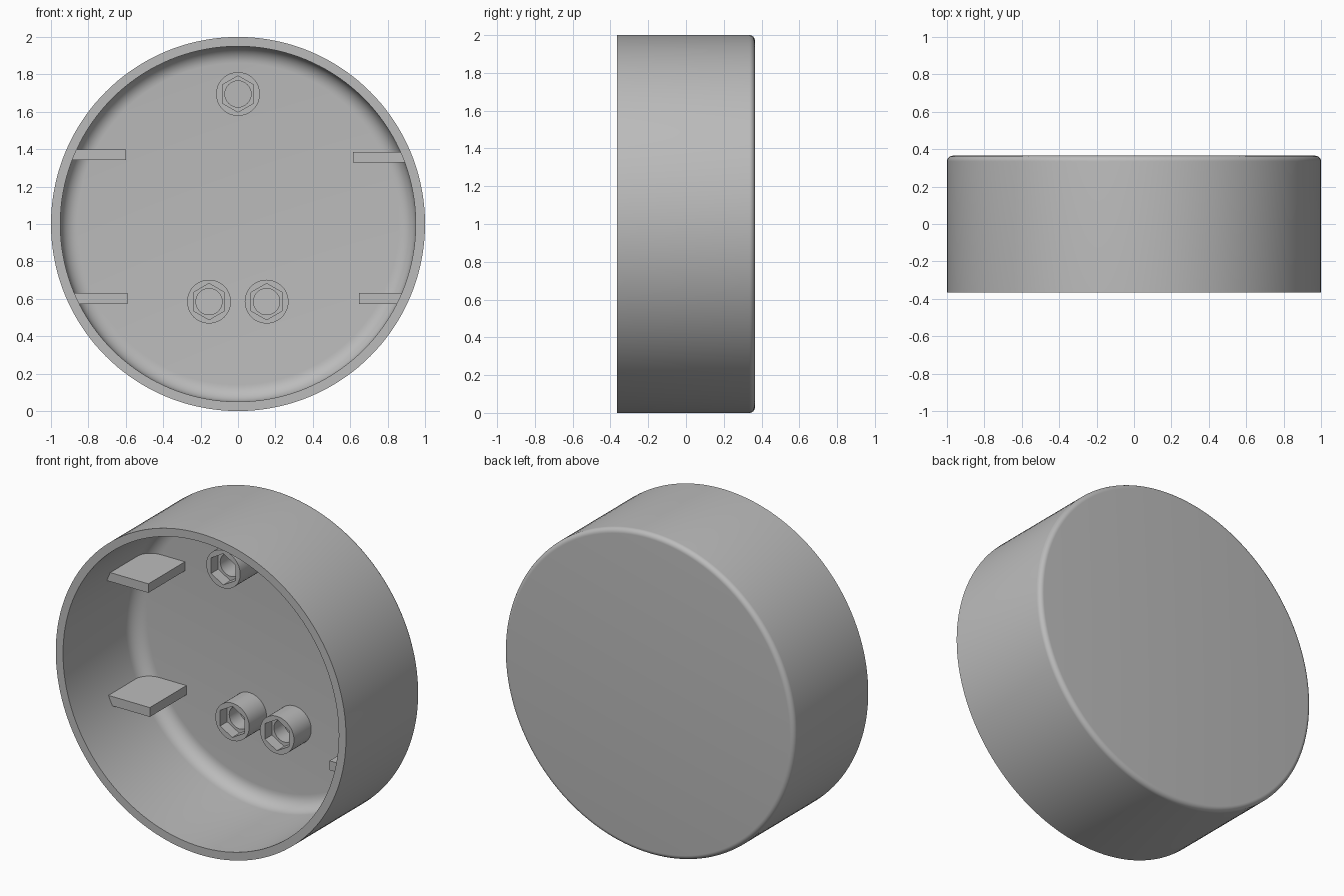
import bpy, bmesh
from math import sin, cos, pi, radians, sqrt

cube = bpy.data.objects.get("Cube")
if cube:
    bpy.data.objects.remove(cube, do_unlink=True)

grey = bpy.data.materials.new("plain_grey")
grey.use_nodes = True
colour = (0.5, 0.5, 0.5, 1)
grey.diffuse_color = colour
grey.node_tree.nodes["Principled BSDF"].inputs["Base Color"].default_value = colour

FRONT, BACK, FLOOR = -0.365, 0.365, 0.335
WALL = 0.95


def finish(name, bm):
    bmesh.ops.recalc_face_normals(bm, faces=bm.faces)
    mesh = bpy.data.meshes.new(name)
    bm.to_mesh(mesh)
    bm.free()
    mesh.materials.append(grey)
    obj = bpy.data.objects.new(name, mesh)
    bpy.context.collection.objects.link(obj)
    bpy.ops.object.select_all(action='DESELECT')
    obj.select_set(True)
    bpy.context.view_layer.objects.active = obj
    bpy.ops.object.shade_smooth_by_angle(angle=radians(30))
    return obj


def round_radius(r):
    return lambda a: r


def hex_radius(apothem):
    # Hexagon with a point at the top
    return lambda a: apothem / cos((a + pi / 6) % (pi / 3) - pi / 6)


def loft(name, rings, cx, cz, n):
    """Join rings of (radius function, y) around the y axis, capping both ends."""
    bm = bmesh.new()
    loops = []
    for radius, y in rings:
        loop = []
        for i in range(n):
            a = 2 * pi * i / n
            r = radius(a)
            loop.append(bm.verts.new((cx + r * cos(a), y, cz + r * sin(a))))
        loops.append(loop)
    for a, b in zip(loops, loops[1:]):
        for i in range(n):
            j = (i + 1) % n
            bm.faces.new((a[i], a[j], b[j], b[i]))
    bm.faces.new(loops[0])
    bm.faces.new(loops[-1])
    return finish(name, bm)


def corner(r, y, size, steps=8):
    """Quarter-round from a flat end out to a cylinder wall."""
    angles = [pi / 2 * i / steps for i in range(steps + 1)]
    return [(round_radius(r - size + size * sin(t)), y - size + size * cos(t)) for t in angles]


# Round shell: outer rounded back, front rim, inner wall, filleted floor
shell = corner(1, BACK, 0.03)
shell += [(round_radius(1), FRONT), (round_radius(WALL), FRONT)]
shell += corner(WALL, FLOOR, 0.09)[::-1]
loft("round_shell", shell, 0, 1, 144)


# Screw posts with a hexagonal nut pocket and a round bore
def post(name, x, z, front):
    rings = [
        (round_radius(0.117), FLOOR + 0.01),
        (round_radius(0.117), front),
        (hex_radius(0.084), front),
        (hex_radius(0.084), front + 0.07),
        (round_radius(0.07), front + 0.07),
        (round_radius(0.07), FLOOR),
    ]
    loft(name, rings, x, z, 48)


post("top_post", 0, 1.695, -0.145)
post("lower_right_post", -0.155, 0.585, 0.165)
post("lower_left_post", 0.153, 0.585, 0.165)


# Support ribs running from the wall inward, standing on the floor
def rib(name, side, inner, z0, z1):
    nearest = max(abs(z0 - 1), abs(z1 - 1))
    outer = sqrt(0.98 ** 2 - nearest ** 2)
    bm = bmesh.new()
    bmesh.ops.create_cube(bm, size=1)
    for v in bm.verts:
        v.co.x = side * (outer if v.co.x > 0 else inner)
        v.co.y = FLOOR + 0.01 if v.co.y > 0 else -0.025
        v.co.z = z1 if v.co.z > 0 else z0
    finish(name, bm)


rib("upper_right_rib", -1, 0.60, 1.342, 1.398)
rib("upper_left_rib", 1, 0.615, 1.328, 1.385)
rib("lower_right_rib", -1, 0.59, 0.572, 0.63)
rib("lower_left_rib", 1, 0.648, 0.572, 0.63)
